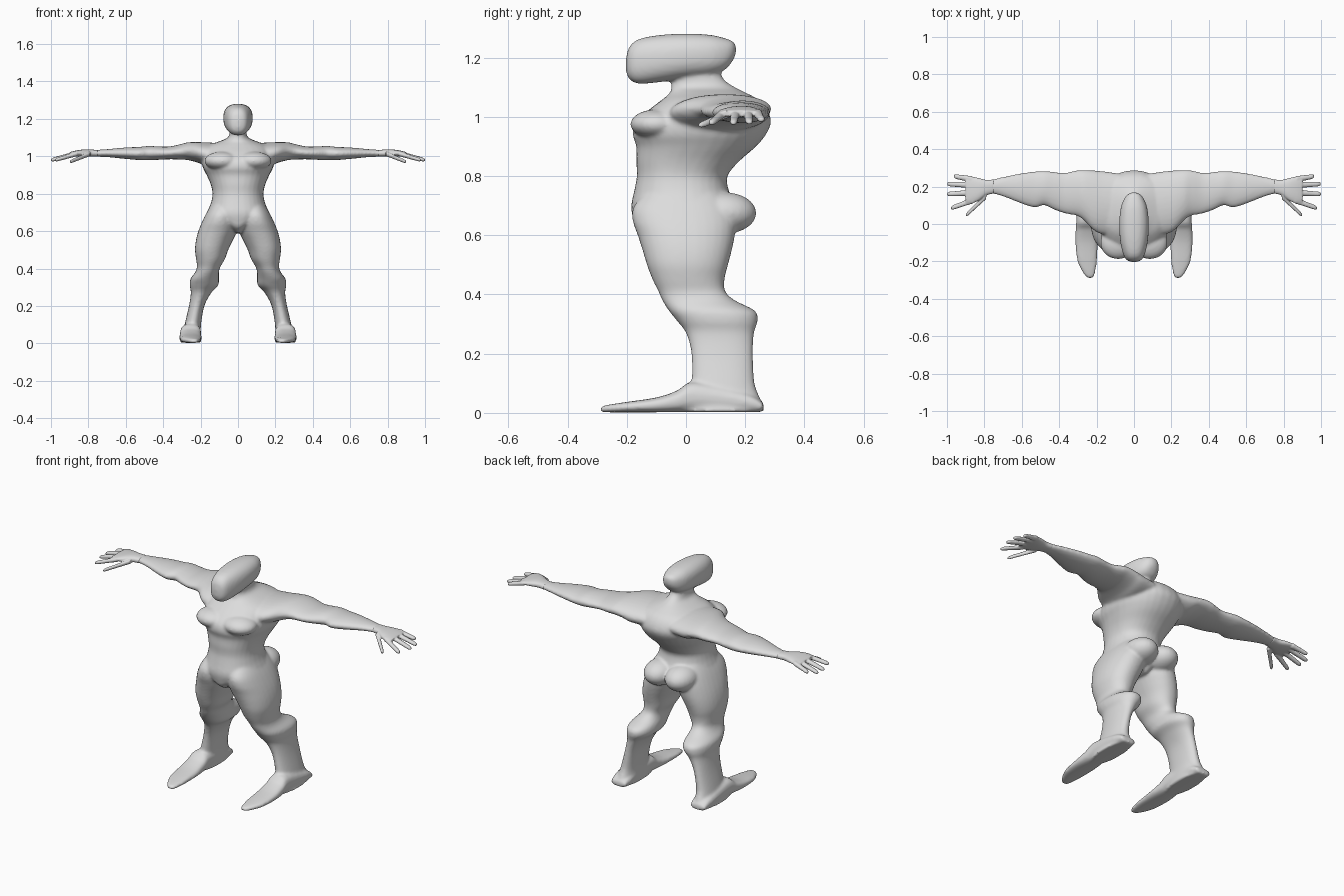
import bpy, bmesh, math
from mathutils import Vector, Matrix

skin = bpy.data.materials.new("light grey")
skin.diffuse_color = (0.72, 0.72, 0.72, 1)


def spline(rows, steps):
    """Catmull-Rom interpolation through the stations."""
    out = []
    for i in range(len(rows) - 1):
        p = [Vector(rows[max(0, min(len(rows) - 1, i + k))]) for k in (-1, 0, 1, 2)]
        for j in range(steps):
            t = j / steps
            out.append(0.5 * (2 * p[1] + (p[2] - p[0]) * t
                       + (2 * p[0] - 5 * p[1] + 4 * p[2] - p[3]) * t * t
                       + (3 * p[1] - p[0] - 3 * p[2] + p[3]) * t ** 3))
    return out + [Vector(rows[-1])]


def loft(bm, axis, rows, side=1, power=2.0, steps=4, n=32):
    """Closed tube; each row is (position on axis, min a, max a, min b, max b)."""
    others = [k for k in range(3) if k != axis]
    rings = []
    for r in spline([Vector(q) for q in rows], steps):
        ring = []
        for i in range(n):
            c, s = math.cos(2 * math.pi * i / n), math.sin(2 * math.pi * i / n)
            c = math.copysign(abs(c) ** (2 / power), c)
            s = math.copysign(abs(s) ** (2 / power), s)
            v = Vector((0, 0, 0))
            v[axis] = r[0]
            v[others[0]] = (r[1] + r[2]) / 2 + c * (r[2] - r[1]) / 2
            v[others[1]] = (r[3] + r[4]) / 2 + s * (r[4] - r[3]) / 2
            v.x *= side
            ring.append(bm.verts.new(v))
        rings.append(ring)
    for a, b in zip(rings, rings[1:]):
        for i in range(n):
            bm.faces.new((a[i], a[(i + 1) % n], b[(i + 1) % n], b[i]))
    bm.faces.new(rings[0])
    bm.faces.new(rings[-1])


def blob(bm, centre, radii):
    m = Matrix.Translation(centre) @ Matrix.Diagonal((*radii, 1))
    bmesh.ops.create_uvsphere(bm, u_segments=24, v_segments=16, radius=1, matrix=m)


def finish(bm, name, voxel, rounds):
    bmesh.ops.recalc_face_normals(bm, faces=bm.faces)
    me = bpy.data.meshes.new(name)
    bm.to_mesh(me)
    bm.free()
    me.materials.append(skin)
    ob = bpy.data.objects.new(name, me)
    bpy.context.collection.objects.link(ob)
    # Fuse the overlapping volumes into one soft skin
    rm = ob.modifiers.new("fuse", 'REMESH')
    rm.mode = 'VOXEL'
    rm.voxel_size = voxel
    rm.use_smooth_shade = True
    sm = ob.modifiers.new("soften", 'SMOOTH')
    sm.factor = 0.5
    sm.iterations = rounds


body = bmesh.new()

# Torso, from crotch to neck: height, half width, front, back
torso = [(0.59, 0.02, -0.12, 0.10), (0.62, 0.06, -0.165, 0.14),
         (0.66, 0.14, -0.18, 0.165), (0.70, 0.162, -0.185, 0.165),
         (0.75, 0.145, -0.175, 0.145), (0.80, 0.136, -0.166, 0.14),
         (0.85, 0.146, -0.168, 0.18), (0.90, 0.168, -0.168, 0.237),
         (0.94, 0.188, -0.18, 0.27), (0.98, 0.195, -0.17, 0.287),
         (1.02, 0.19, -0.13, 0.277), (1.055, 0.165, -0.085, 0.25),
         (1.08, 0.10, -0.055, 0.205), (1.10, 0.055, -0.05, 0.165),
         (1.13, 0.044, -0.045, 0.125), (1.18, 0.042, -0.04, 0.11)]
loft(body, 2, [(z, -w, w, f, b) for z, w, f, b in torso], power=2.2)

# Head, long from face to back: depth, half width, bottom, top
head = [(-0.203, 0.012, 1.155, 1.195), (-0.192, 0.04, 1.128, 1.235),
        (-0.16, 0.058, 1.112, 1.262), (-0.09, 0.074, 1.117, 1.276),
        (0.0, 0.079, 1.13, 1.281), (0.08, 0.072, 1.14, 1.277),
        (0.13, 0.055, 1.158, 1.266), (0.158, 0.034, 1.19, 1.255),
        (0.169, 0.01, 1.215, 1.24)]
loft(body, 1, [(y, -w, w, b, t) for y, w, b, t in head], power=2.4)

# Leg: height, inner, outer, front, back
leg = [(0.76, 0.03, 0.13, -0.12, 0.10), (0.70, 0.015, 0.167, -0.175, 0.15),
       (0.65, 0.004, 0.192, -0.18, 0.168), (0.60, 0.006, 0.212, -0.163, 0.165),
       (0.55, 0.028, 0.225, -0.147, 0.155), (0.50, 0.052, 0.23, -0.132, 0.142),
       (0.45, 0.07, 0.224, -0.113, 0.13), (0.41, 0.094, 0.219, -0.093, 0.133),
       (0.38, 0.102, 0.229, -0.08, 0.165), (0.345, 0.102, 0.254, -0.058, 0.233),
       (0.31, 0.106, 0.258, -0.03, 0.242), (0.27, 0.143, 0.252, 0.0, 0.23),
       (0.20, 0.18, 0.262, 0.018, 0.226), (0.10, 0.198, 0.286, 0.018, 0.232),
       (0.05, 0.198, 0.298, 0.0, 0.25), (0.003, 0.196, 0.312, -0.03, 0.265)]

# Foot: depth, inner, outer, sole, top
foot = [(-0.29, 0.222, 0.245, 0.004, 0.018), (-0.27, 0.21, 0.267, 0.002, 0.026),
        (-0.20, 0.198, 0.302, 0.002, 0.037), (-0.10, 0.194, 0.314, 0.002, 0.052),
        (-0.03, 0.196, 0.312, 0.002, 0.075), (0.03, 0.198, 0.308, 0.002, 0.105),
        (0.20, 0.2, 0.308, 0.002, 0.07), (0.262, 0.21, 0.3, 0.004, 0.035)]

# Arm: reach, front, back, bottom, top
arm = [(0.08, -0.06, 0.27, 0.95, 1.07), (0.17, -0.055, 0.283, 0.95, 1.074),
       (0.22, -0.03, 0.286, 0.968, 1.076), (0.27, 0.022, 0.288, 0.98, 1.074),
       (0.31, 0.045, 0.286, 0.983, 1.064), (0.37, 0.056, 0.274, 0.984, 1.052),
       (0.43, 0.078, 0.279, 0.981, 1.053), (0.48, 0.1, 0.284, 0.979, 1.055),
       (0.53, 0.088, 0.281, 0.98, 1.05), (0.60, 0.108, 0.272, 0.986, 1.047),
       (0.70, 0.147, 0.252, 0.996, 1.038), (0.76, 0.162, 0.238, 0.998, 1.034),
       (0.82, 0.165, 0.235, 1.003, 1.03)]

for side in (-1, 1):
    loft(body, 2, leg, side, 2.2)
    loft(body, 1, foot, side, 2.5)
    loft(body, 0, arm, side)
    # Chest and seat muscles
    blob(body, (side * 0.085, -0.1, 0.975), (0.095, 0.088, 0.05))
    blob(body, (side * 0.068, 0.13, 0.675), (0.085, 0.108, 0.07))
finish(body, "body", 0.0075, 6)

# Palm: reach, front, back, bottom, top
palm = [(0.75, 0.163, 0.238, 0.998, 1.034), (0.79, 0.153, 0.236, 0.998, 1.036),
        (0.83, 0.125, 0.246, 0.998, 1.036), (0.87, 0.11, 0.254, 1.0, 1.03),
        (0.90, 0.112, 0.25, 1.0, 1.022)]
# Fingers and thumb: base reach, base depth, tip reach, tip depth, tip height
digits = [(0.87, 0.24, 0.963, 0.255, 0.99), (0.87, 0.208, 0.998, 0.214, 0.981),
          (0.87, 0.167, 1.0, 0.16, 0.979), (0.86, 0.127, 0.978, 0.085, 0.979),
          (0.79, 0.15, 0.899, 0.046, 0.97)]
hands = bmesh.new()
for side in (-1, 1):
    loft(hands, 0, palm, side, 2.4)
    for x0, y0, x1, y1, z1 in digits:
        rows = []
        for t, r in ((0, 0.017), (0.35, 0.015), (0.7, 0.0135), (0.9, 0.0125), (1, 0.007)):
            x, y = x0 + (x1 - x0) * t, y0 + (y1 - y0) * t
            z = 1.014 + (z1 - 1.014) * t
            rows.append((x, y - r, y + r, z - r * 0.8, z + r * 0.8))
        loft(hands, 0, rows, side, n=16)
finish(hands, "hands", 0.004, 3)
